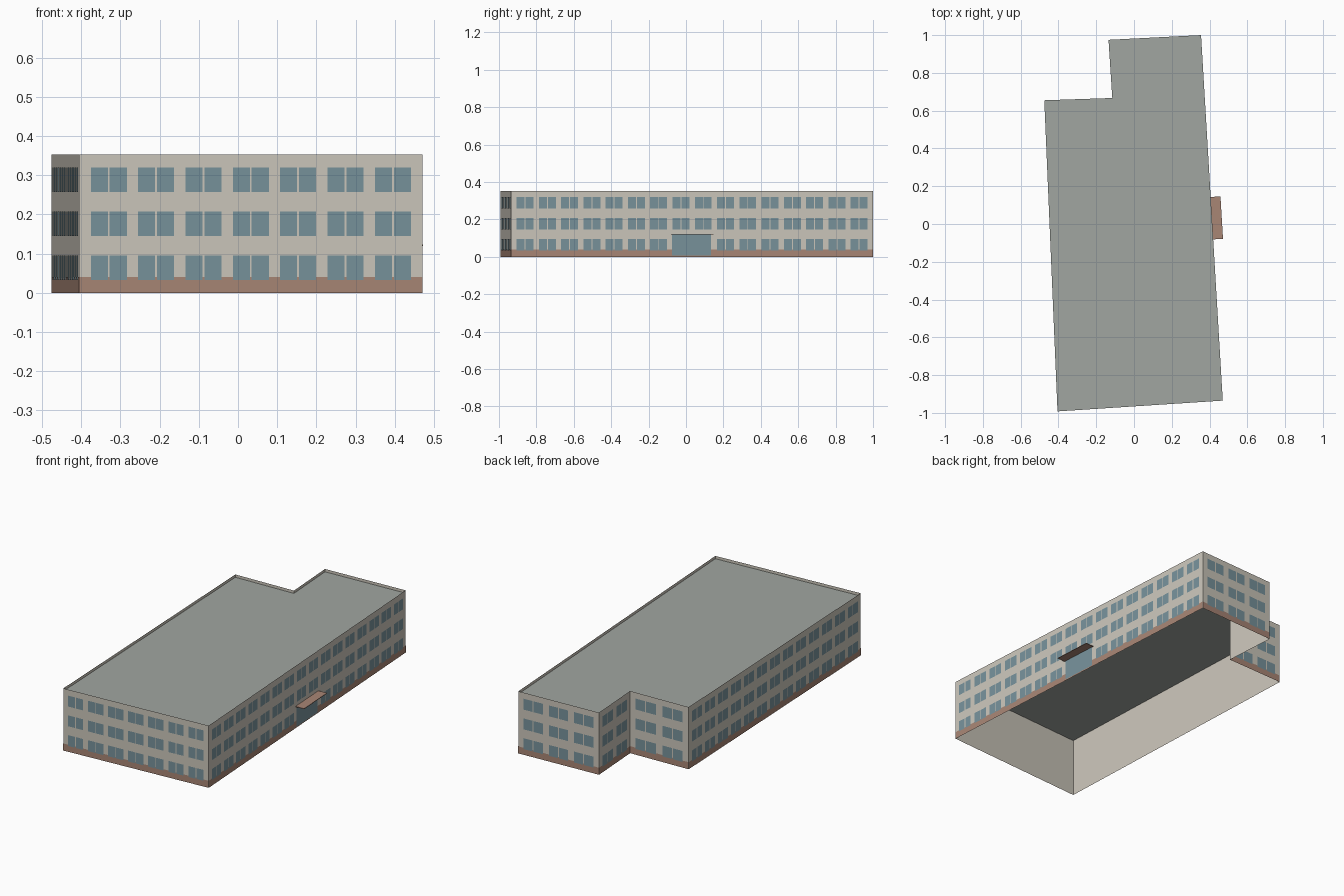
import bpy
import bmesh
from mathutils import Vector

old = bpy.data.objects.get("Cube")
if old:
    bpy.data.objects.remove(old, do_unlink=True)


def material(name, srgb):
    lin = [c / 12.92 if c <= 0.04045 else ((c + 0.055) / 1.055) ** 2.4 for c in srgb]
    m = bpy.data.materials.new(name)
    m.diffuse_color = (*lin, 1)
    m.use_nodes = True
    bsdf = m.node_tree.nodes["Principled BSDF"]
    bsdf.inputs["Base Color"].default_value = (*lin, 1)
    bsdf.inputs["Roughness"].default_value = 0.9
    return m


CREAM = material("cream_wall", (0.80, 0.78, 0.735))
BRICK = material("brick_red", (0.66, 0.525, 0.46))
GLASS = material("blue_glass", (0.47, 0.575, 0.61))
GREY = material("roof_grey", (0.63, 0.65, 0.63))

# Footprint, counter-clockwise from the front right corner
FOOT = [Vector(p) for p in ((-0.405, -0.992), (0.47, -0.935), (0.355, 1.0),
                            (-0.135, 0.975), (-0.115, 0.667), (-0.475, 0.655))]
ROOF_Z, TOP_Z, BASE_Z = 0.337, 0.353, 0.04
STOREY = ROOF_Z / 3
MARGIN, CELL = 0.015, 0.119
WALLS = list(zip(FOOT, FOOT[1:] + FOOT[:1]))


def make(name, faces, mat):
    """Object from a list of polygons."""
    bm = bmesh.new()
    for pts in faces:
        bm.faces.new([bm.verts.new(p) for p in pts])
    bmesh.ops.remove_doubles(bm, verts=bm.verts, dist=0.0001)
    mesh = bpy.data.meshes.new(name)
    bm.to_mesh(mesh)
    bm.free()
    mesh.materials.append(mat)
    ob = bpy.data.objects.new(name, mesh)
    bpy.context.collection.objects.link(ob)
    return ob


def panel(wall, u0, u1, z0, z1, out=0.0):
    """Upright rectangle on a wall, u measured along it."""
    p, q = wall
    d = (q - p).normalized()
    n = Vector((d.y, -d.x)) * out
    a, b = p + d * u0 + n, p + d * u1 + n
    return [(*a, z0), (*b, z0), (*b, z1), (*a, z1)]


def length(wall):
    return (wall[1] - wall[0]).length


# Open-bottomed wall shell with a low parapet, and the sunken roof
make("outer_walls", [panel(w, 0, length(w), 0, TOP_Z) for w in WALLS], CREAM)
make("flat_roof", [[(*p, ROOF_Z) for p in FOOT]], GREY)

# Brick base band
make("base_band", [panel(w, 0, length(w), 0, BASE_Z, 0.001) for w in WALLS], BRICK)

# Paired windows on three storeys; the entrance replaces two bays
ENTRANCE_WALL, ENTRANCE_BAYS = 1, (7, 8)
panes = []
for wi, wall in enumerate(WALLS):
    bays = int((length(wall) - 2 * MARGIN) / CELL)
    width = (length(wall) - 2 * MARGIN) / bays
    for storey in range(3):
        z = storey * STOREY + 0.033
        for bay in range(bays):
            if wi == ENTRANCE_WALL and storey == 0 and bay in ENTRANCE_BAYS:
                continue
            mid = MARGIN + (bay + 0.5) * width
            for side in (-1, 1):
                u = sorted((mid + side * 0.02 * width, mid + side * 0.38 * width))
                panes.append(panel(wall, *u, z, z + 0.062, 0.002))
make("windows", panes, GLASS)

# Glazed entrance and its thin canopy
wall = WALLS[ENTRANCE_WALL]
make("entrance", [panel(wall, 0.862, 1.07, 0.006, 0.12, 0.002)], GLASS)
inner = panel(wall, 0.855, 1.08, 0.12, 0.123)
outer = panel(wall, 0.855, 1.08, 0.12, 0.123, 0.052)
sides = [[inner[i], inner[(i + 1) % 4], outer[(i + 1) % 4], outer[i]] for i in range(4)]
canopy = make("entrance_canopy", [inner[::-1], outer] + sides, BRICK)
bm = bmesh.new()
bm.from_mesh(canopy.data)
bmesh.ops.recalc_face_normals(bm, faces=bm.faces)
bm.to_mesh(canopy.data)
bm.free()
